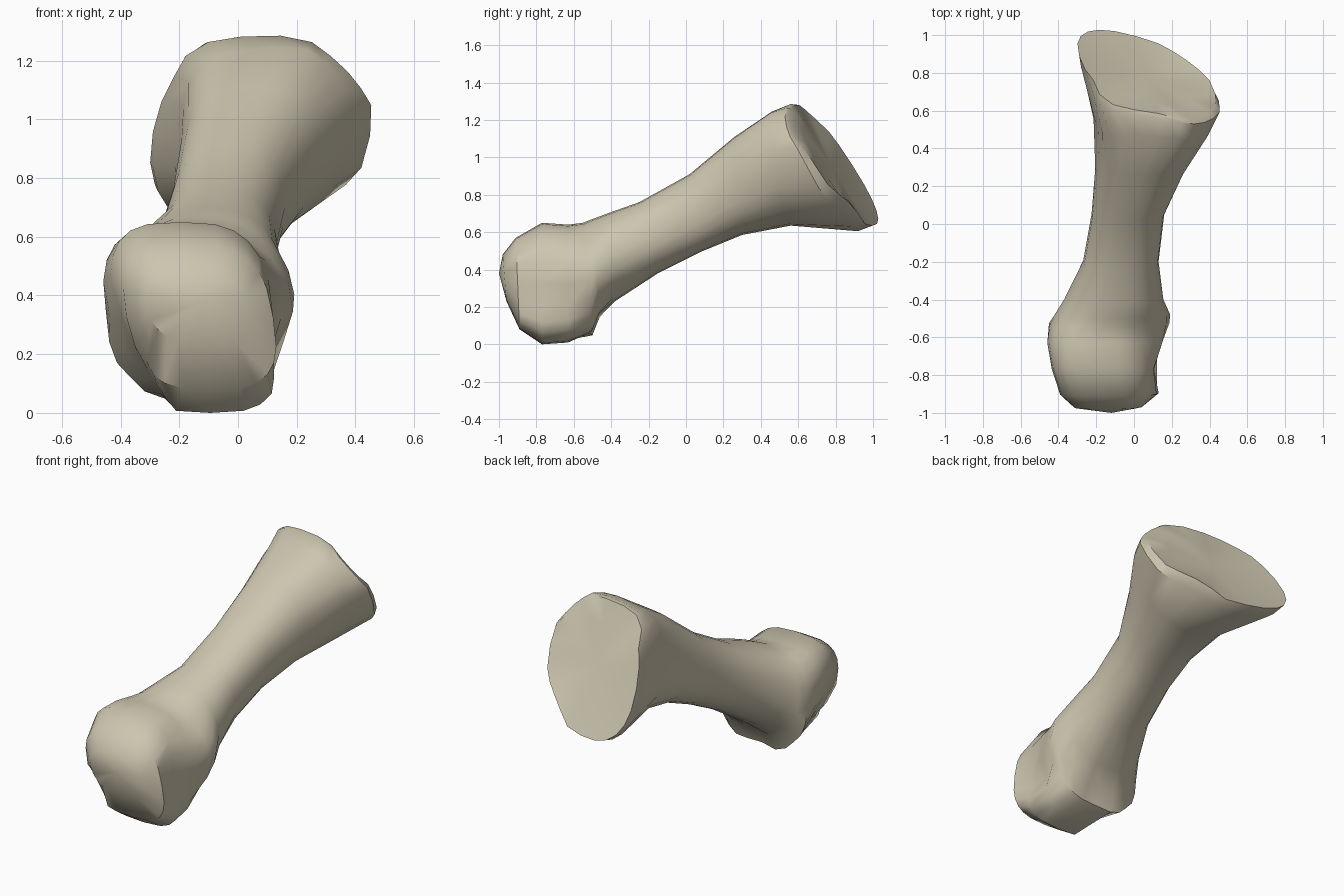
import bpy
import bmesh
import math
from mathutils import Vector

SIDES = 24

# Remove the default cube
cube = bpy.data.objects.get("Cube")
if cube:
    bpy.data.objects.remove(cube, do_unlink=True)

# One bone colour
bone_material = bpy.data.materials.new("bone_beige")
bone_material.use_nodes = True
bone_colour = (0.61, 0.56, 0.43, 1)
bone_material.diffuse_color = bone_colour
bone_material.node_tree.nodes["Principled BSDF"].inputs["Base Color"].default_value = bone_colour

# Cross-sections from the rounded head to the flared base:
# top y, top z, bottom y, bottom z, right x, left x, lean, tilt, squareness
sections = [
    (-.98, .48, -.96, .23, -.31, .04, -.03, 0, 2.4),
    (-.91, .57, -.89, .08, -.38, .12, -.04, 0, 3),
    (-.77, .65, -.77, 0, -.42, .13, -.05, 0, 3.1),
    (-.63, .64, -.63, .01, -.45, .13, -.04, 0, 2.9),
    (-.55, .65, -.5, .04, -.45, .13, -.01, 0, 2.5),
    (-.5, .67, -.46, .14, -.42, .14, .01, 0, 2.3),
    (-.42, .7, -.38, .23, -.37, .14, .01, 0, 2.3),
    (-.25, .76, -.15, .38, -.27, .13, 0, 0, 2.3),
    (.02, .91, .08, .495, -.225, .16, 0, 0, 2.3),
    (.26, 1.11, .3, .585, -.205, .26, .02, .01, 2.4),
    (.46, 1.245, .56, .635, -.205, .38, .05, .03, 2.5),
    (.56, 1.285, .92, .605, -.28, .45, .06, .09, 2.4),
    (.585, 1.28, .995, .635, -.29, .43, .06, .1, 2.4),
]


def soft_power(value, squareness):
    return math.copysign(abs(value) ** (2 / squareness), value)


def section_points(top_y, top_z, low_y, low_z, right, left, lean, tilt, squareness):
    """Rounded section spanned between a top and a bottom point."""
    top = Vector((0, top_y, top_z))
    low = Vector((0, low_y, low_z))
    middle, half = (top + low) / 2, (top - low) / 2
    points = []
    for i in range(SIDES):
        angle = math.tau * i / SIDES
        across = soft_power(math.cos(angle), squareness)
        up = soft_power(math.sin(angle), squareness)
        point = middle + half * up
        point.x = (left + right) / 2 + across * (left - right) / 2
        point.x += lean * up
        point.y -= tilt * across
        points.append(point)
    return points


def add_ring(bm, points):
    return [bm.verts.new(p) for p in points]


def bridge(bm, first, second):
    for i in range(SIDES):
        j = (i + 1) % SIDES
        bm.faces.new((first[i], first[j], second[j], second[i]))


def close_end(bm, ring, centre):
    tip = bm.verts.new(centre)
    for i in range(SIDES):
        bm.faces.new((ring[i], ring[(i + 1) % SIDES], tip))


def push(bm, centre, radius, offset):
    """Soft local dent or bump."""
    for v in bm.verts:
        distance = (v.co - Vector(centre)).length
        if distance < radius:
            fade = 1 - (distance / radius) ** 2
            v.co += Vector(offset) * fade


bm = bmesh.new()
rings = [add_ring(bm, section_points(*s)) for s in sections]
for first, second in zip(rings, rings[1:]):
    bridge(bm, first, second)

# Shallow dished joint surface inside the base rim
rim = rings[-1]
centre = sum((v.co for v in rim), Vector()) / SIDES
inner = add_ring(bm, [v.co.lerp(centre, .35) - Vector((0, .012, 0)) for v in rim])
bridge(bm, rim, inner)
close_end(bm, inner, centre - Vector((0, .015, 0)))

# Rounded tip of the head
close_end(bm, rings[0], (-.12, -1, .38))

# Ligament pits and side knob of the head
push(bm, (-.44, -.73, .3), .14, (.03, 0, 0))
push(bm, (.14, -.72, .25), .17, (-.05, 0, 0))
push(bm, (.14, -.55, .38), .2, (.06, 0, 0))

# Notch and slanted corner under the front of the head
push(bm, (-.4, -.9, .16), .15, (.01, .07, 0))
push(bm, (-.42, -.7, .06), .22, (.07, 0, .04))

# Hollow under the head between the two lower knuckles
push(bm, (-.12, -.46, .08), .12, (0, -.02, .03))

# Shoulders and heel of the base
push(bm, (-.12, .6, 1.2), .2, (-.04, -.04, .02))
push(bm, (.42, .56, 1.23), .2, (-.03, 0, -.04))
push(bm, (.3, .85, .66), .2, (-.02, 0, .05))

bmesh.ops.recalc_face_normals(bm, faces=bm.faces)
mesh = bpy.data.meshes.new("foot_bone")
bm.to_mesh(mesh)
bm.free()

bone = bpy.data.objects.new("foot_bone", mesh)
bpy.context.collection.objects.link(bone)
mesh.materials.append(bone_material)

# Smooth shading with crisp rims
bpy.ops.object.select_all(action="DESELECT")
bone.select_set(True)
bpy.context.view_layer.objects.active = bone
bpy.ops.object.shade_smooth_by_angle(angle=math.radians(38))
